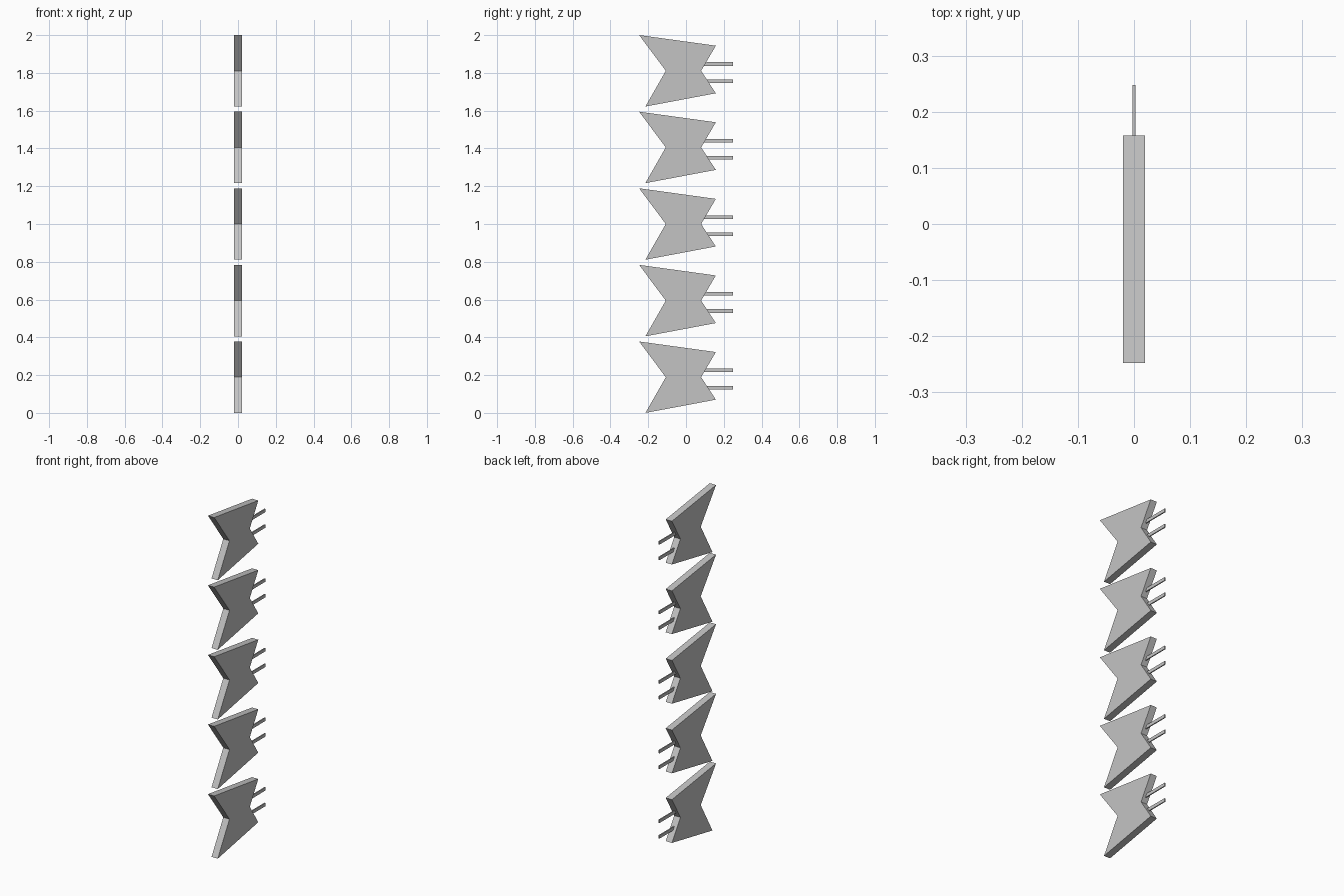
import bpy
import bmesh

cube = bpy.data.objects.get("Cube")
if cube:
    bpy.data.objects.remove(cube, do_unlink=True)

COUNT, PITCH = 5, 0.4055
PLATE_WIDTH, PIN_WIDTH, PIN_HEIGHT = 0.04, 0.006, 0.019

grey = bpy.data.materials.new("plain grey")
grey.use_nodes = True
grey.diffuse_color = (0.55, 0.55, 0.55, 1)
grey.node_tree.nodes["Principled BSDF"].inputs["Base Color"].default_value = grey.diffuse_color


def extruded(name, outline, width, z):
    """Extrude a (y, z) outline along x, centred on x = 0."""
    bm = bmesh.new()
    face = bm.faces.new([bm.verts.new((-width / 2, y, h)) for y, h in outline])
    side = bmesh.ops.extrude_face_region(bm, geom=[face])
    verts = [v for v in side["geom"] if isinstance(v, bmesh.types.BMVert)]
    bmesh.ops.translate(bm, verts=verts, vec=(width, 0, 0))
    bmesh.ops.recalc_face_normals(bm, faces=bm.faces)
    mesh = bpy.data.meshes.new(name)
    bm.to_mesh(mesh)
    bm.free()
    mesh.materials.append(grey)
    obj = bpy.data.objects.new(name, mesh)
    obj.location.z = z
    bpy.context.collection.objects.link(obj)
    return obj


# Waisted plate outline, front top corner first
plate = [(-0.248, 0.378), (0.158, 0.322), (0.08, 0.189),
         (0.158, 0.07), (-0.215, 0), (-0.107, 0.189)]

# Column of plates, each with two flat pins at the back
for i in range(COUNT):
    z = i * PITCH
    extruded(f"plate_{i + 1}", plate, PLATE_WIDTH, z)
    for label, mid in (("lower", 0.134), ("upper", 0.225)):
        low, high = mid - PIN_HEIGHT / 2, mid + PIN_HEIGHT / 2
        pin = [(0.085, low), (0.248, low), (0.248, high), (0.085, high)]
        extruded(f"{label}_pin_{i + 1}", pin, PIN_WIDTH, z)
